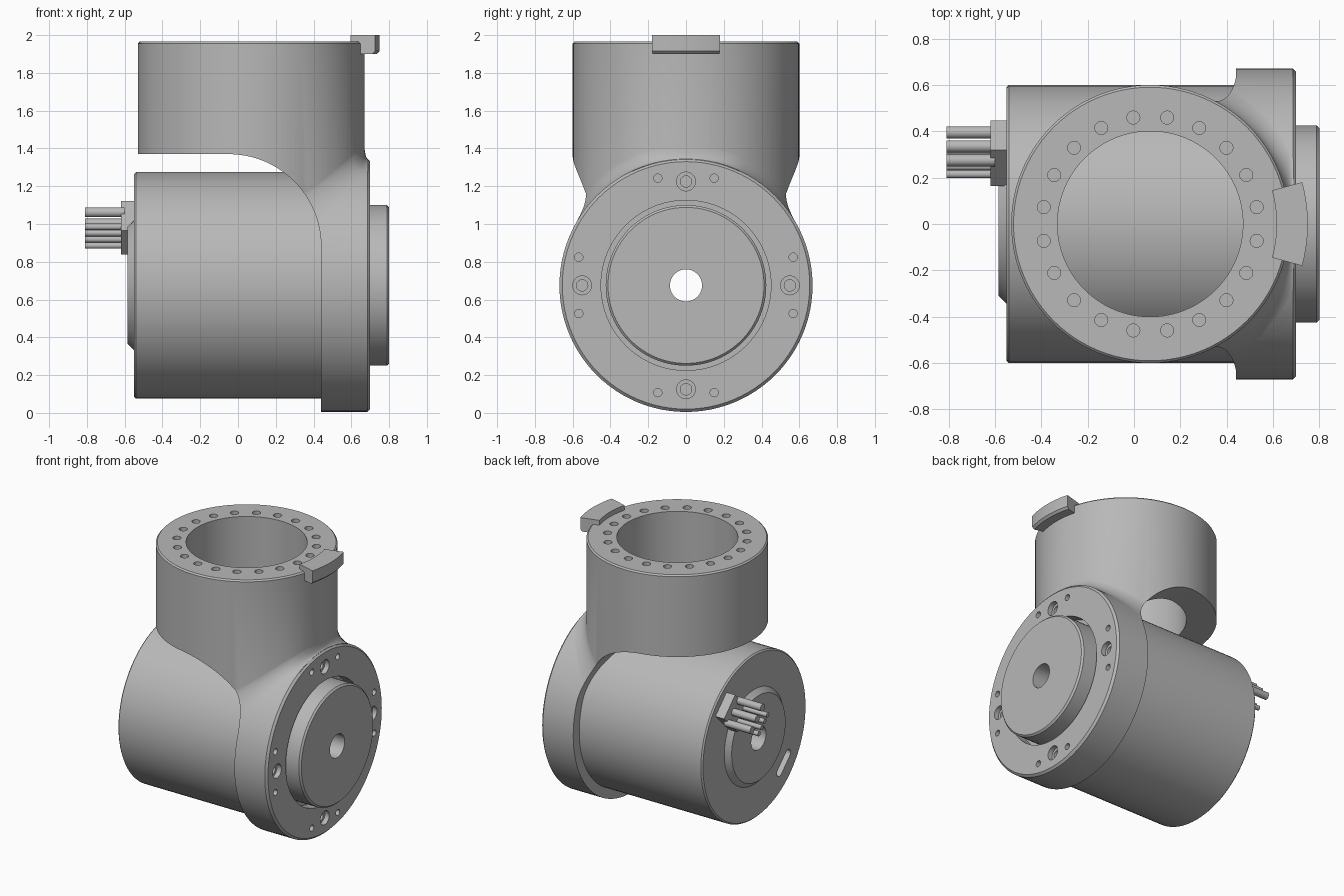
import bpy, bmesh
from math import sin, cos, pi, sqrt, radians

if "Cube" in bpy.data.objects:
    bpy.data.objects.remove(bpy.data.objects["Cube"], do_unlink=True)

AXIS_Z = 0.675      # height of the horizontal motor axis
TUBE_X = 0.07       # position of the upright tube axis
FLANGE_R = 0.67
TUBE_R = 0.6
SEG = 96

grey = bpy.data.materials.new("machined grey")
grey.use_nodes = True
grey.diffuse_color = (0.48, 0.48, 0.48, 1)
grey.node_tree.nodes["Principled BSDF"].inputs["Base Color"].default_value = grey.diffuse_color


def loft(name, sections, wrap=False):
    """Join equal closed sections into one solid; wrap joins last to first."""
    bm = bmesh.new()
    rings = [[bm.verts.new(p) for p in s] for s in sections]
    n = len(rings[0])
    pairs = list(zip(rings, rings[1:])) + ([(rings[-1], rings[0])] if wrap else [])
    for a, b in pairs:
        for i in range(n):
            j = (i + 1) % n
            bm.faces.new((a[i], a[j], b[j], b[i]))
    if not wrap:
        bm.faces.new(rings[0])
        bm.faces.new(rings[-1])
    bmesh.ops.recalc_face_normals(bm, faces=bm.faces)
    mesh = bpy.data.meshes.new(name)
    bm.to_mesh(mesh)
    bm.free()
    ob = bpy.data.objects.new(name, mesh)
    bpy.context.collection.objects.link(ob)
    mesh.materials.append(grey)
    return ob


def around_x(r, x, a):
    return (x, r * cos(a), AXIS_Z + r * sin(a))


def around_z(r, z, a):
    return (TUBE_X + r * cos(a), r * sin(a), z)


def turned(name, place, profile, hollow=False):
    """Lathe a (radius, height) profile, solid or as a closed ring."""
    angles = [2 * pi * i / SEG for i in range(SEG)]
    if hollow:
        return loft(name, [[place(r, h, a) for r, h in profile] for a in angles], True)
    return loft(name, [[place(r, h, a) for a in angles] for r, h in profile])


def rod_x(name, y, z, r, x0, x1, n=24):
    ring = [(y + r * cos(2 * pi * i / n), z + r * sin(2 * pi * i / n)) for i in range(n)]
    return loft(name, [[(x, u, v) for u, v in ring] for x in (x0, x1)])


def merge(parts):
    bpy.ops.object.select_all(action='DESELECT')
    for p in parts:
        p.select_set(True)
    bpy.context.view_layer.objects.active = parts[0]
    bpy.ops.object.join()
    return parts[0]


def combine(ob, tool, operation):
    mod = ob.modifiers.new(operation.lower(), 'BOOLEAN')
    mod.operation, mod.object, mod.solver = operation, tool, 'EXACT'
    bpy.context.view_layer.objects.active = ob
    bpy.ops.object.modifier_apply(modifier=mod.name)
    bpy.data.objects.remove(tool, do_unlink=True)


# Shell: upright tube joined to the round flange
shell = turned("shell", around_z, [(TUBE_R, 0.7), (TUBE_R, 1.955), (0.59, 1.965)])
flange = turned("flange", around_x, [(FLANGE_R, 0.42), (FLANGE_R, 0.685), (0.655, 0.7)])
combine(shell, flange, 'UNION')


# Soft blend where the tube runs into the flange
def blend_section(a):
    d = min(0.09, 0.62 / cos(a) - TUBE_R)

    def point(out, up):
        r = TUBE_R + out
        return around_z(r, AXIS_Z + sqrt(FLANGE_R ** 2 - (r * sin(a)) ** 2) + up, a)
    arc = [radians(10 * k) for k in range(10)]
    pts = [point(d * (1 - cos(t)) - 0.002, 0.1 * (1 - sin(t)) - 0.001) for t in arc]
    return pts + [point(d - 0.002, -0.1), point(-0.06, -0.1), point(-0.06, 0.095)]


blend = loft("blend", [blend_section(radians(-63 + 3 * k)) for k in range(43)])
combine(shell, blend, 'UNION')

# Curved clearance between the tube and the motor body
curve = [(-0.05 + 0.49 * sin(pi * k / 48), 0.88 + 0.49 * cos(pi * k / 48)) for k in range(25)]
side = [(-1, 1.37)] + curve + [(0.44, -0.5), (-1, -0.5)]
combine(shell, loft("clearance", [[(x, y, z) for x, z in side] for y in (-1, 1)]), 'DIFFERENCE')

# Tube bore and flange bore
combine(shell, turned("tube_bore", around_z, [(0.4, 0.6), (0.4, 2.1)]), 'DIFFERENCE')
combine(shell, turned("flange_bore", around_x, [(0.45, 0.2), (0.45, 0.9)]), 'DIFFERENCE')

# Bolt circle in the tube rim
holes = []
for k in range(20):
    a = radians(9 + 18 * k)
    cx, cy, _ = around_z(0.465, 0, a)
    ring = [(cx + 0.028 * cos(pi * i / 10), cy + 0.028 * sin(pi * i / 10)) for i in range(20)]
    holes.append(loft("rim_hole", [[(x, y, z) for x, y in ring] for z in (1.87, 2.05)]))
combine(shell, merge(holes), 'DIFFERENCE')

# Counterbored screws and dowel holes in the flange face
wide, narrow = [], []
for k in range(4):
    a = k * pi / 2
    _, y, z = around_x(0.55, 0, a)
    wide.append(rod_x("counterbore", y, z, 0.05, 0.665, 0.8))
    narrow.append(rod_x("screw_hole", y, z, 0.03, 0.63, 0.8))
    for s in (-1, 1):
        _, y, z = around_x(0.587, 0, a + s * radians(14.7))
        narrow.append(rod_x("dowel_hole", y, z, 0.022, 0.63, 0.8))
combine(shell, merge(wide), 'DIFFERENCE')
combine(shell, merge(narrow), 'DIFFERENCE')

# Motor body with rear boss, hollow shaft and a curved slot at the back
motor = turned("motor_body", around_x, [
    (0.085, -0.585), (0.31, -0.585), (0.345, -0.55), (0.59, -0.55),
    (0.6, -0.54), (0.6, 0.62), (0.085, 0.62)], True)
slot = []
for end in (1, -1):
    for k in range(9):
        t = pi * k / 8
        u, v = end * (0.07 + 0.03 * sin(t)), end * 0.03 * cos(t)
        slot.append((-0.34 + (-u + v) * 0.707, AXIS_Z - 0.32 + (u + v) * 0.707))
combine(motor, loft("slot", [[(x, y, z) for y, z in slot] for x in (-0.7, -0.48)]), 'DIFFERENCE')

# Output disc
disc = turned("output_disc", around_x, [
    (0.085, 0.6), (0.425, 0.6), (0.425, 0.788), (0.413, 0.8), (0.085, 0.8)], True)

# Index tab on the tube rim
tab_shape = [(0.545, 1.93), (0.545, 2.0), (0.68, 2.0), (0.68, 1.915), (0.665, 1.9), (0.58, 1.9)]
tab = loft("index_tab", [[around_z(r, z, radians(-15.4 + 2.8 * k)) for r, z in tab_shape]
                         for k in range(12)])

# Connector block turned by an eighth, with three thick and four thin pins
block = [((u - v) * 0.707 + 0.305, (u + v) * 0.707 + 0.98)
         for u, v in ((0.11, 0.09), (-0.11, 0.09), (-0.11, -0.09), (0.11, -0.09))]
connector = loft("connector_block", [[(x, y, z) for y, z in block] for x in (-0.62, -0.54)])
pins = [rod_x("pin", 0.335 + 0.06 * k, 1.002 - 0.06 * k, 0.026, -0.81, -0.6) for k in (-1, 0, 1)]
pins += [rod_x("pin", 0.215 + 0.033 * k, 0.985 - 0.033 * k, 0.017, -0.81, -0.6) for k in range(4)]
pins = merge(pins)
pins.name = "connector_pins"

# Smooth round walls, crisp edges
bpy.ops.object.select_all(action='DESELECT')
for ob in (shell, motor, disc, tab, connector, pins):
    ob.select_set(True)
bpy.context.view_layer.objects.active = shell
bpy.ops.object.shade_smooth_by_angle(angle=radians(30))
